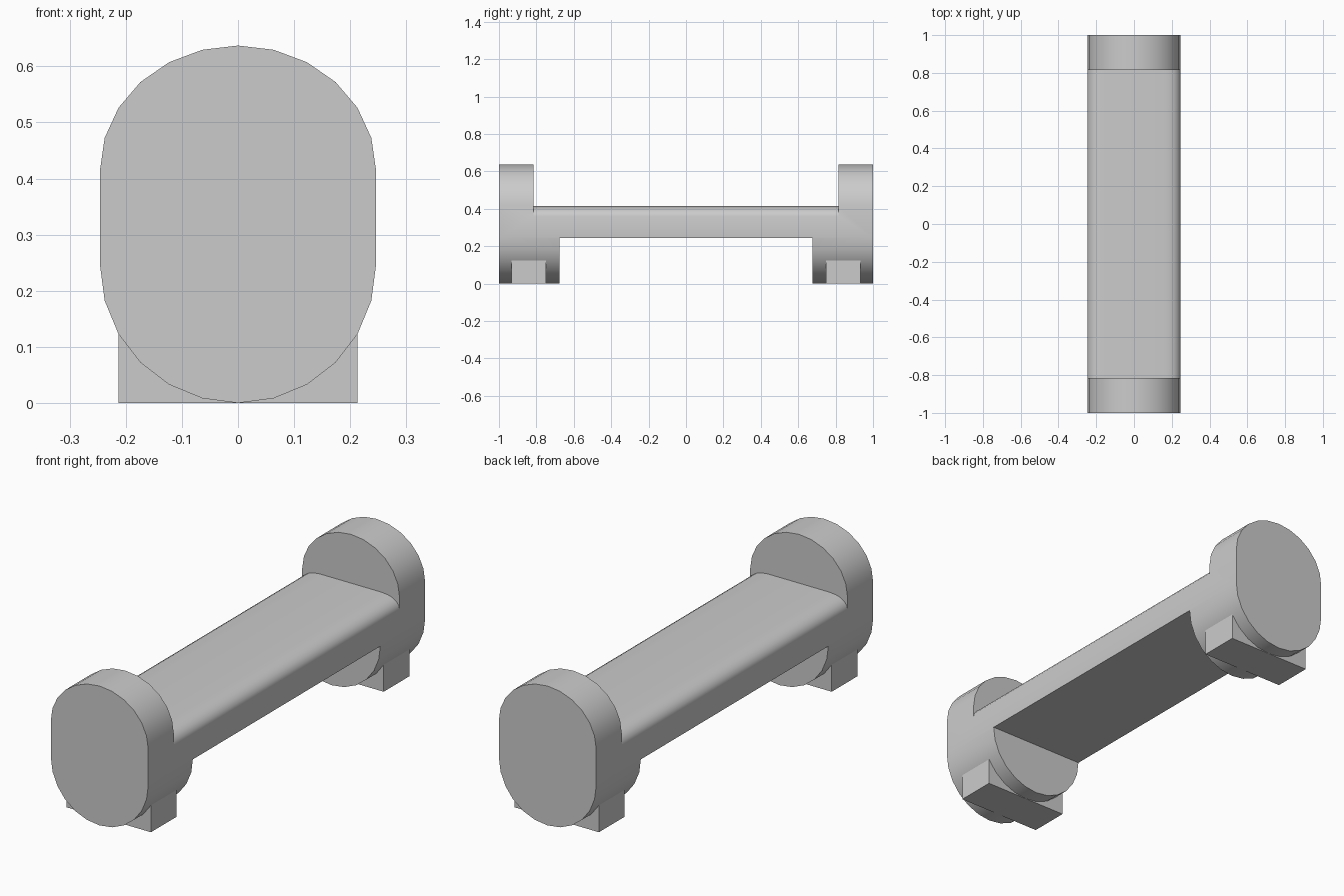
import bpy, bmesh
from math import sin, cos, pi, radians

if "Cube" in bpy.data.objects:
    bpy.data.objects.remove(bpy.data.objects["Cube"])


def extrude(name, profile, y0, y1):
    """Closed (x, z) profile extruded along y."""
    bm = bmesh.new()
    face = bm.faces.new([bm.verts.new((x, y0, z)) for x, z in profile])
    ext = bmesh.ops.extrude_face_region(bm, geom=[face])
    moved = [g for g in ext["geom"] if isinstance(g, bmesh.types.BMVert)]
    bmesh.ops.translate(bm, verts=moved, vec=(0, y1 - y0, 0))
    bmesh.ops.recalc_face_normals(bm, faces=bm.faces)
    mesh = bpy.data.meshes.new(name)
    bm.to_mesh(mesh)
    bm.free()
    ob = bpy.data.objects.new(name, mesh)
    bpy.context.collection.objects.link(ob)
    return ob


def rect(x, z0, z1):
    return [(-x, z0), (x, z0), (x, z1), (-x, z1)]


def cut(target, cutter):
    cutter.hide_render = True
    mod = target.modifiers.new("cut", 'BOOLEAN')
    mod.operation, mod.solver, mod.object = 'DIFFERENCE', 'EXACT', cutter
    bpy.context.view_layer.objects.active = target
    bpy.ops.object.modifier_apply(modifier=mod.name)
    bpy.data.objects.remove(cutter)


# Body: rounded capsule outline along the full length
R = 0.246
steps = [i * pi / 12 for i in range(13)]
outline = [(R * cos(a), 0.415 + 0.222 * sin(a)) for a in steps]
outline += [(-R * cos(a), R - R * sin(a)) for a in steps]
body = extrude("body", outline, -1, 1)

# Upper cut leaves a flat seat with rounded long edges between the end discs
edge = [(0.3, 0.345), (0.247, 0.358), (0.242, 0.376), (0.230, 0.392),
        (0.211, 0.404), (0.186, 0.411), (0.155, 0.414)]
top = edge + [(-x, z) for x, z in reversed(edge)] + [(-0.3, 0.8), (0.3, 0.8)]
cut(body, extrude("seat_cutter", top, -0.815, 0.815))

# Lower cut leaves the two rounded feet
cut(body, extrude("underside_cutter", rect(0.3, -0.1, 0.244), -0.677, 0.677))

bpy.ops.object.select_all(action='DESELECT')
body.select_set(True)
bpy.context.view_layer.objects.active = body
bpy.ops.object.shade_smooth_by_angle(angle=radians(30))

# Square blocks steadying each foot
for side, name in ((-1, "front_foot_block"), (1, "back_foot_block")):
    extrude(name, rect(0.213, 0, 0.123), side * 0.933, side * 0.748)
